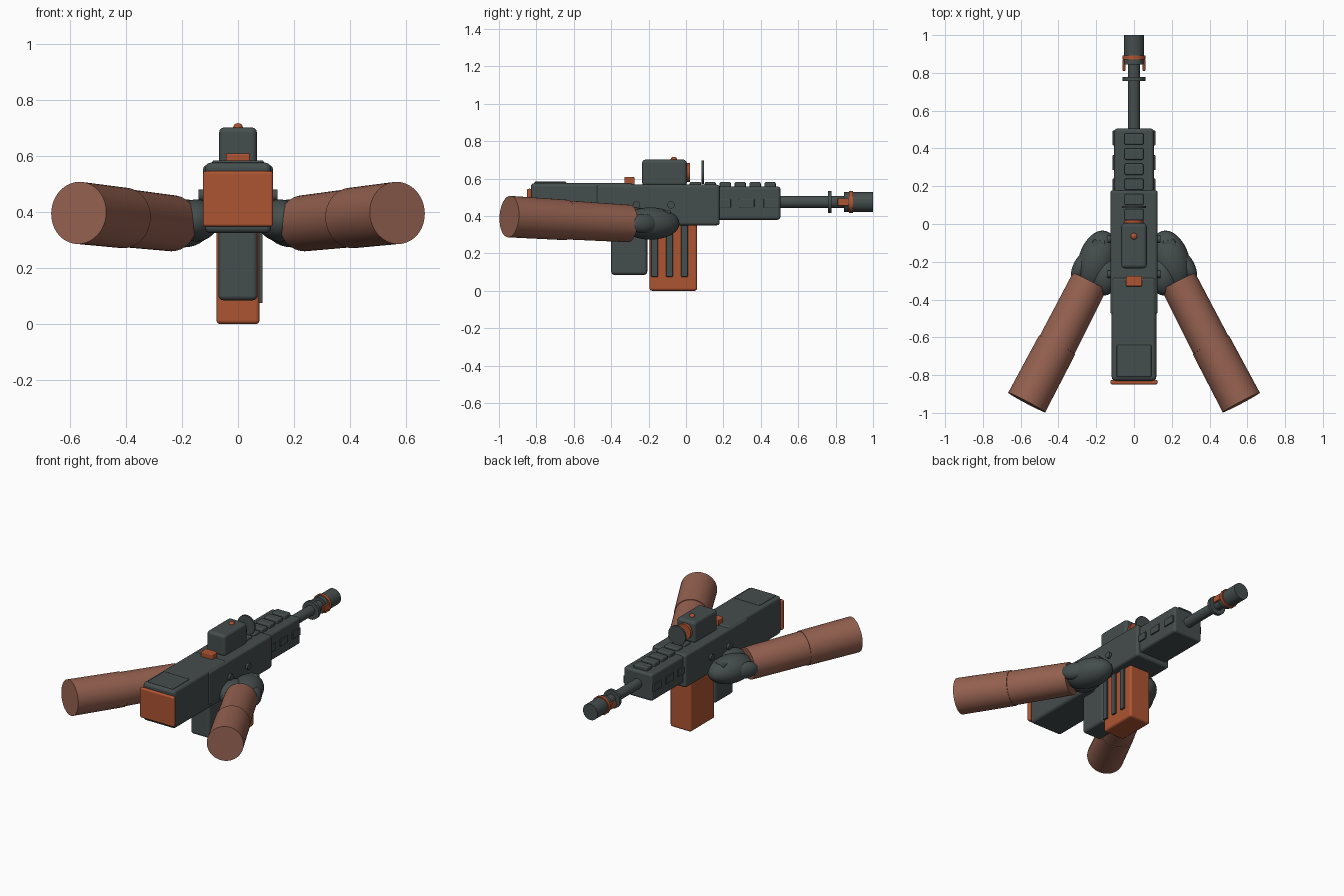
import bpy
from math import pi, radians
from mathutils import Vector

cube = bpy.data.objects.get("Cube")
if cube:
    bpy.data.objects.remove(cube, do_unlink=True)


def material(name, rgb):
    mat = bpy.data.materials.new(name)
    mat.use_nodes = True
    mat.diffuse_color = (*rgb, 1)
    mat.node_tree.nodes["Principled BSDF"].inputs["Base Color"].default_value = (*rgb, 1)
    return mat


DARK = material("dark slate", (0.06, 0.075, 0.075))
ORANGE = material("burnt orange", (0.42, 0.09, 0.032))
SKIN = material("warm brown", (0.30, 0.12, 0.08))


def finish(name, mat, bevel=0.0):
    obj = bpy.context.object
    obj.name = name
    obj.data.materials.append(mat)
    if bevel:
        bpy.ops.object.shade_smooth()
        mod = obj.modifiers.new("rounded edges", "BEVEL")
        mod.width = bevel
        mod.segments = 3
        mod.harden_normals = True
    return obj


def box(name, mat, xs, ys, zs, bevel=0.01, turn=0.0):
    """Rounded box given by its ranges on the three axes."""
    spans = (xs, ys, zs)
    bpy.ops.mesh.primitive_cube_add(size=1, location=[(a + b) / 2 for a, b in spans])
    obj = bpy.context.object
    obj.scale = [b - a for a, b in spans]
    bpy.ops.object.transform_apply(location=False, rotation=False, scale=True)
    obj.rotation_euler.z = turn
    return finish(name, mat, bevel)


def rod(name, mat, start, end, r1, r2=None, sides=32):
    """Straight or tapered cylinder between two points."""
    start, end = Vector(start), Vector(end)
    axis = end - start
    bpy.ops.mesh.primitive_cone_add(vertices=sides, radius1=r1, radius2=r2 or r1,
                                    depth=axis.length, location=(start + end) / 2)
    bpy.context.object.rotation_euler = axis.to_track_quat("Z", "Y").to_euler()
    bpy.ops.object.shade_smooth_by_angle(angle=radians(40))
    return finish(name, mat)


def ball(name, mat, centre, radii, turn=0.0):
    bpy.ops.mesh.primitive_uv_sphere_add(segments=32, ring_count=16, location=centre)
    obj = bpy.context.object
    obj.scale = radii
    obj.rotation_euler.z = turn
    bpy.ops.object.shade_smooth()
    return finish(name, mat)


def wide(half):
    return (-half, half)


# Body: stock, receiver and handguard
box("stock", DARK, wide(0.118), (-0.83, -0.28), (0.325, 0.576), 0.02)
box("cheek_plate", DARK, wide(0.092), (-0.81, -0.64), (0.56, 0.584), 0.006)
box("butt_pad", ORANGE, wide(0.125), (-0.85, -0.825), (0.348, 0.546), 0.01)
box("receiver", DARK, wide(0.125), (-0.48, 0.18), (0.35, 0.568), 0.016)
box("handguard", DARK, wide(0.105), (0.16, 0.505), (0.38, 0.558), 0.016)

# Rail teeth along the top
for i in range(6):
    y = 0.45 - 0.08 * i
    box(f"rail_tooth_{i + 1}", DARK, wide(0.05), (y - 0.03, y + 0.03), (0.55, 0.582), 0.008)

# Raised handguard panels and receiver pins on both sides
for side, label in ((1, "left"), (-1, "right")):
    for i, y in enumerate((0.2, 0.325, 0.455)):
        box(f"{label}_panel_{i + 1}", DARK, sorted((side * 0.095, side * 0.113)),
            (y - 0.04, y + 0.04), (0.445, 0.492), 0.004)
    for i, y in enumerate((-0.265, -0.08)):
        rod(f"{label}_pin_{i + 1}", DARK, (side * 0.11, y, 0.46), (side * 0.14, y, 0.46), 0.02)

# Barrel and muzzle
AXIS = 0.475


def barrel_part(name, mat, y1, y2, radius):
    rod(name, mat, (0, y1, AXIS), (0, y2, AXIS), radius)


barrel_part("barrel", DARK, 0.49, 0.9, 0.032)
barrel_part("barrel_collar", DARK, 0.758, 0.778, 0.06)
barrel_part("muzzle", DARK, 0.845, 1.0, 0.053)
barrel_part("muzzle_ring", ORANGE, 0.872, 0.892, 0.06)
for side, label in ((1, "left"), (-1, "right")):
    box(f"{label}_muzzle_tab", ORANGE, sorted((side * 0.046, side * 0.06)),
        (0.81, 0.87), (AXIS - 0.02, AXIS + 0.02), 0.004)

# Sight
box("sight_housing", DARK, wide(0.068), (-0.235, 0.005), (0.56, 0.702), 0.02)
rod("sight_lens_ring", ORANGE, (0, -0.01, 0.633), (0, 0.022, 0.633), 0.05)
rod("front_sight_disc", DARK, (0, 0.084, 0.635), (0, 0.096, 0.635), 0.063)
ball("sight_button", ORANGE, (0, -0.065, 0.703), (0.017, 0.017, 0.014))
box("rear_sight_block", ORANGE, wide(0.043), (-0.33, -0.275), (0.565, 0.609), 0.006)

# Grip and magazine, with ribs on one face
box("grip", DARK, wide(0.07), (-0.4, -0.207), (0.085, 0.38), 0.018)
box("magazine", ORANGE, wide(0.077), (-0.195, 0.06), (0.0, 0.38), 0.015)
for i in range(3):
    y = -0.168 + 0.08 * i
    box(f"magazine_rib_{i + 1}", DARK, (0.07, 0.088), (y - 0.018, y + 0.018), (0.075, 0.36), 0.004)

# Arms and gloved hands, mirrored about the centre
for side, label in ((1, "left"), (-1, "right")):
    shoulder = (side * 0.568, -0.945, 0.397)
    elbow = (side * 0.407, -0.64, 0.379)
    wrist = (side * 0.235, -0.305, 0.36)
    rod(f"{label}_upper_arm", SKIN, elbow, shoulder, 0.108, 0.111, 48)
    rod(f"{label}_forearm", SKIN, wrist, elbow, 0.1, 0.104, 48)
    ball(f"{label}_hand", DARK, (side * 0.195, -0.19, 0.36), (0.098, 0.16, 0.086), side * 0.3)
    ball(f"{label}_palm", DARK, (side * 0.15, -0.27, 0.37), (0.08, 0.11, 0.075), side * 0.2)
    ball(f"{label}_thumb", DARK, (side * 0.282, -0.225, 0.36), (0.04, 0.085, 0.052), side * 0.45)
    box(f"{label}_knuckle_plate", DARK, sorted((side * 0.155, side * 0.22)),
        (-0.13, -0.085), (0.4, 0.432), 0.006, side * 0.1)
